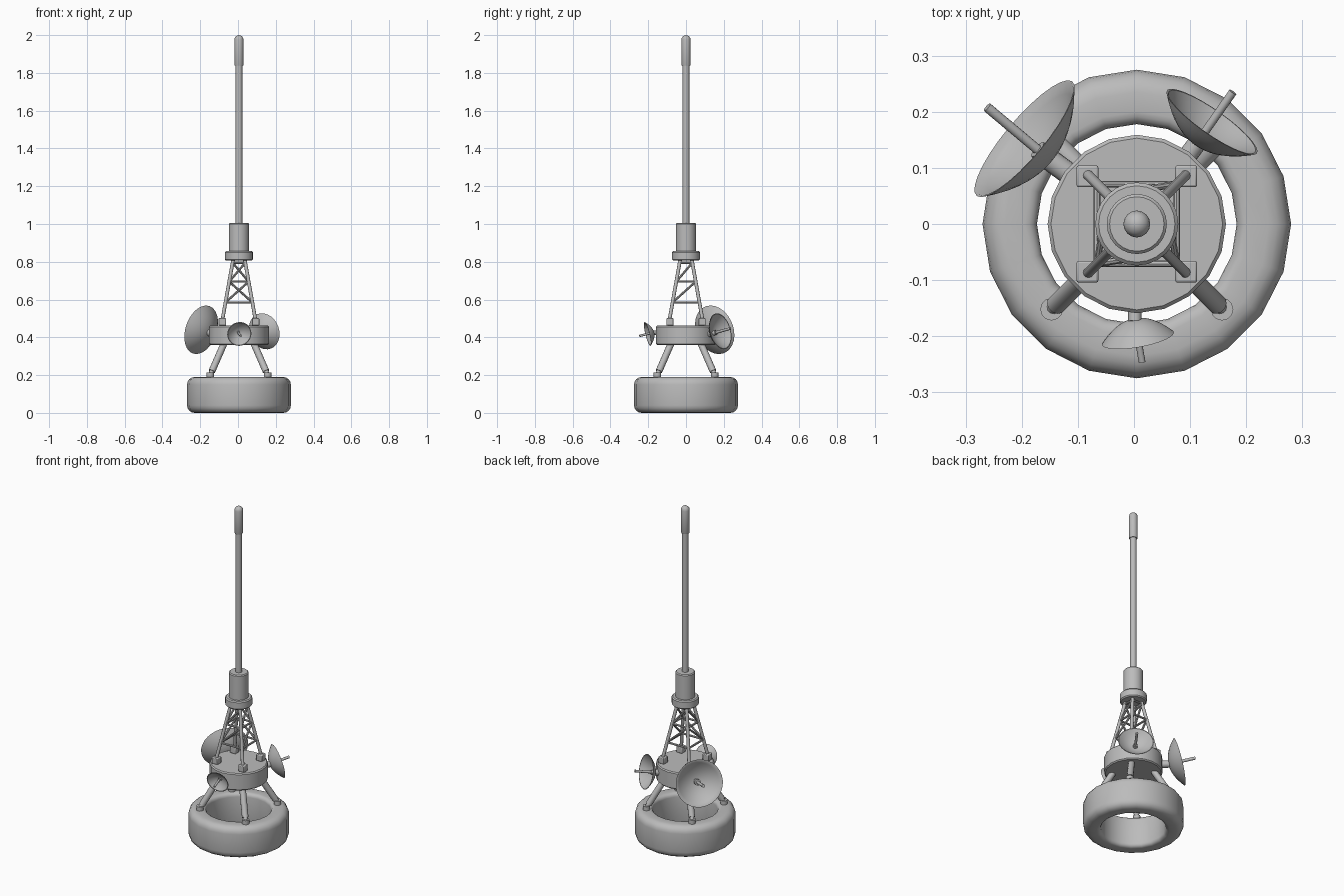
import bpy, bmesh, math
from mathutils import Vector

cube = bpy.data.objects.get("Cube")
if cube:
    bpy.data.objects.remove(cube, do_unlink=True)

grey = bpy.data.materials.new("light grey")
grey.use_nodes = True
grey.diffuse_color = (0.5, 0.5, 0.5, 1)
grey.node_tree.nodes["Principled BSDF"].inputs["Base Color"].default_value = (0.5, 0.5, 0.5, 1)

AXIS = Vector((0.005, 0, 0))  # vertical axis of the whole buoy


def finish(name, bm, bevel=0.0):
    bmesh.ops.recalc_face_normals(bm, faces=bm.faces)
    mesh = bpy.data.meshes.new(name)
    bm.to_mesh(mesh)
    bm.free()
    mesh.materials.append(grey)
    ob = bpy.data.objects.new(name, mesh)
    bpy.context.collection.objects.link(ob)
    if bevel:
        mod = ob.modifiers.new("Bevel", "BEVEL")
        mod.width, mod.segments, mod.limit_method = bevel, 2, "ANGLE"
    bpy.ops.object.select_all(action="DESELECT")
    ob.select_set(True)
    bpy.context.view_layer.objects.active = ob
    bpy.ops.object.shade_smooth_by_angle(angle=math.radians(40))
    return ob


def lathe(name, profile, sides, origin=(0, 0, 0), direction=(0, 0, 1), closed=False):
    """Spin (radius, height) points round z, then aim z along direction."""
    bm = bmesh.new()
    rot = Vector((0, 0, 1)).rotation_difference(Vector(direction))
    verts = [bm.verts.new((r, 0, h)) for r, h in profile]
    pairs = list(zip(verts, verts[1:]))
    if closed:
        pairs.append((verts[-1], verts[0]))
    edges = [bm.edges.new(p) for p in pairs]
    bmesh.ops.spin(bm, geom=verts + edges, cent=(0, 0, 0), axis=(0, 0, 1),
                   angle=math.tau, steps=sides, use_merge=True)
    bmesh.ops.remove_doubles(bm, verts=bm.verts, dist=0.00005)
    for v in bm.verts:
        v.co = rot @ v.co + Vector(origin) + AXIS
    return finish(name, bm)


def drum(name, radius, z0, z1, edge, sides=20):
    """Solid cylinder with chamfered rims."""
    return lathe(name, [(0, z0), (radius - edge, z0), (radius, z0 + edge),
                        (radius, z1 - edge), (radius - edge, z1), (0, z1)], sides)


def rod(name, a, b, radius, sides=12):
    a, b = Vector(a), Vector(b)
    length = (b - a).length
    return lathe(name, [(0, 0), (radius, 0), (radius, length), (0, length)],
                 sides, a, (b - a).normalized())


def arc(cr, ch, radius, start, steps=4):
    """Quarter circle of profile points."""
    return [(cr + radius * math.cos(math.radians(start + 90 * i / steps)),
             ch + radius * math.sin(math.radians(start + 90 * i / steps)))
            for i in range(steps + 1)]


# Float ring with rounded edges
lathe("float_ring", arc(0.235, 0.04, 0.04, -90) + arc(0.235, 0.15, 0.04, 0)
      + arc(0.2, 0.168, 0.022, 90) + arc(0.2, 0.022, 0.022, 180), 20, closed=True)

# Platform
drum("platform", 0.159, 0.36, 0.462, 0.006)

corners = [(-1, -1), (1, -1), (1, 1), (-1, 1)]

# Struts between ring and platform
for sx, sy in corners:
    def strut_point(t):
        return Vector((sx, sy, 0)) * (0.152 - 0.072 * t) + Vector((0, 0, 0.2 + 0.165 * t))
    rod("strut_foot", (sx * 0.152, sy * 0.152, 0.18), (sx * 0.152, sy * 0.152, 0.214), 0.02)
    rod("strut_pin", strut_point(0), strut_point(0.2), 0.013)
    rod("strut", strut_point(0.12), strut_point(1), 0.018)

# Lattice tower
BASE, TOP = 0.49, 0.815


def tower_point(corner, z):
    half = 0.088 + (0.03 - 0.088) * (z - BASE) / (TOP - BASE)
    return Vector((corner[0] * half, corner[1] * half, z))


for c in corners:
    bm = bmesh.new()
    bmesh.ops.create_cube(bm, size=0.039)
    for v in bm.verts:
        v.co += Vector((c[0] * 0.088, c[1] * 0.085, 0.482)) + AXIS
    finish("tower_foot", bm, 0.004)
    rod("tower_leg", tower_point(c, BASE), tower_point(c, TOP), 0.0095)

levels = [0.585, 0.695, 0.795]
# Each face leans its diagonals one way
flips = [False, False, False, True]
for i, flip in enumerate(flips):
    a, b = corners[i], corners[(i + 1) % 4]
    for z in levels:
        rod("tower_rail", tower_point(a, z), tower_point(b, z), 0.006, 8)
    if flip:
        a, b = b, a
    for low, high in zip(levels, levels[1:]):
        rod("tower_brace", tower_point(a, low), tower_point(b, high), 0.006, 8)

# Mast
drum("mast_collar", 0.074, 0.806, 0.856, 0.006, 24)
drum("mast_base", 0.0535, 0.85, 1.005, 0.005, 24)
drum("mast_pole", 0.018, 1.0, 1.85, 0.001, 16)
lathe("mast_tip", [(0, 1.838), (0.022, 1.838), (0.024, 1.842)]
      + arc(0, 1.976, 0.024, 0), 16)


def dish(name, rim, radius, depth, heading, tilt, mount_radius, attach_z):
    """Bowl antenna; heading and tilt in degrees, rim is the rim centre."""
    h, t = math.radians(heading), math.radians(tilt)
    aim = Vector((math.cos(h) * math.cos(t), math.sin(h) * math.cos(t), math.sin(t)))
    rim = Vector(rim)
    back = rim - aim * depth
    wall = 0.004
    steps = 8
    outer = [(radius * i / steps, depth * (i / steps) ** 2) for i in range(steps + 1)]
    inner = [((radius - wall) * i / steps, wall + (depth - wall) * (i / steps) ** 2)
             for i in range(steps, -1, -1)]
    lathe(name + "_bowl", outer + inner, 28, back, aim)
    # Feed hub and feed rod
    rod(name + "_hub", back, back + aim * radius * 0.22, radius * 0.13)
    rod(name + "_feed", back, rim + aim * radius * 0.68, 0.0035 + radius * 0.04)
    # Mount into the platform side
    flat = Vector((back.x, back.y, 0)).normalized() * 0.13
    rod(name + "_mount", (flat.x, flat.y, attach_z), back + aim * 0.004, mount_radius)


dish("large_dish", (-0.2, 0.152, 0.44), 0.133, 0.06, 140, 15, 0.02, 0.42)
dish("medium_dish", (0.134, 0.182, 0.432), 0.098, 0.05, 55, 13, 0.017, 0.415)
dish("small_dish", (0.002, -0.204, 0.418), 0.065, 0.036, 280, -14, 0.012, 0.42)
